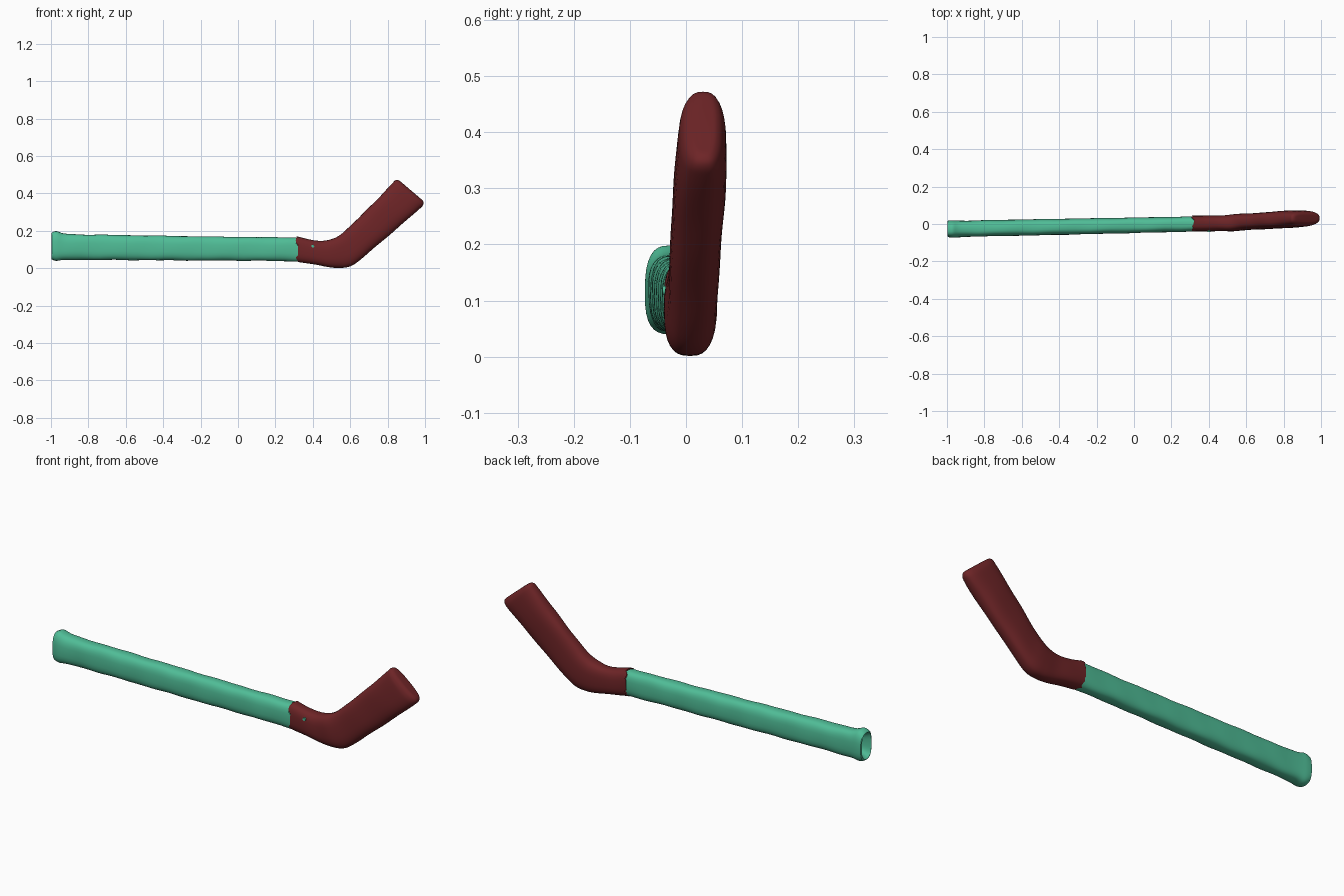
import bpy, bmesh, math, random
from mathutils import Vector

if "Cube" in bpy.data.objects:
    bpy.data.objects.remove(bpy.data.objects["Cube"])

random.seed(4)
SEG = 32


def material(name, rgb):
    m = bpy.data.materials.new(name)
    m.diffuse_color = (*rgb, 1)
    m.use_nodes = True
    m.node_tree.nodes["Principled BSDF"].inputs["Base Color"].default_value = m.diffuse_color
    return m


def spow(v, p):
    return math.copysign(abs(v) ** p, v)


def smooth_sections(rows, steps):
    """Catmull-Rom resampling of the section table."""
    out = []
    for i in range(len(rows) - 1):
        p = [rows[max(0, min(len(rows) - 1, i + k))] for k in (-1, 0, 1, 2)]
        for s in range(steps):
            t = s / steps
            out.append([0.5 * (2 * b + (c - a) * t + (2 * a - 5 * b + 4 * c - d) * t * t
                               + (3 * b - a - 3 * c + d) * t ** 3) for a, b, c, d in zip(*p)])
    return out + [list(rows[-1])]


def ring(sec, wobble=0.0):
    """Rounded-oblong loop between a bottom and a top point (x, z), with y centre and half thickness."""
    xb, zb, xt, zt, yc, h = sec
    low, high = Vector((xb, 0, zb)), Vector((xt, 0, zt))
    mid, half = (low + high) / 2, (high - low) / 2
    pts = []
    for k in range(SEG):
        a = 2 * math.pi * k / SEG
        w = 1 + wobble * (math.sin(3 * a + 23 * xb) + math.sin(2 * a - 41 * xb))
        p = mid + half * spow(math.sin(a), 0.72) * w
        p.y = yc + h * spow(math.cos(a), 0.72) * w
        pts.append(p)
    return pts


def loft(name, rings, mat, cap_start, cap_end):
    bm = bmesh.new()
    loops = [[bm.verts.new(p) for p in r] for r in rings]
    for a, b in zip(loops, loops[1:]):
        for k in range(SEG):
            j = (k + 1) % SEG
            bm.faces.new((a[k], a[j], b[j], b[k]))
    if cap_start:
        bm.faces.new(loops[0][::-1])
    if cap_end:
        bm.faces.new(loops[-1])
    bmesh.ops.recalc_face_normals(bm, faces=bm.faces)
    me = bpy.data.meshes.new(name)
    bm.to_mesh(me)
    bm.free()
    ob = bpy.data.objects.new(name, me)
    bpy.context.collection.objects.link(ob)
    me.materials.append(mat)
    bpy.ops.object.select_all(action='DESELECT')
    bpy.context.view_layer.objects.active = ob
    ob.select_set(True)
    bpy.ops.object.shade_smooth_by_angle(angle=math.radians(50))
    return ob


green = material("green_wrap", (0.08, 0.51, 0.31))
red = material("dark_red", (0.155, 0.018, 0.02))

# ragged seam shared by shaft and blade
jag = [random.uniform(-0.008, 0.008) for _ in range(SEG)]


def ragged(r):
    return [p + Vector((j, 0, 0)) for p, j in zip(r, jag)]


# shaft: long taped grip, flared at the butt
shaft_rows = [(x, zb, x, zt, y, h) for x, zb, zt, y, h in [
    (-0.995, 0.046, 0.190, -0.026, 0.044),
    (-0.970, 0.038, 0.198, -0.027, 0.046),
    (-0.920, 0.044, 0.184, -0.026, 0.044),
    (-0.800, 0.045, 0.180, -0.023, 0.043),
    (-0.500, 0.043, 0.175, -0.017, 0.043),
    (-0.200, 0.041, 0.170, -0.011, 0.042),
    (0.100, 0.040, 0.166, -0.005, 0.041),
    (0.315, 0.036, 0.165, 0.000, 0.040)]]
shaft = [ring(s, 0.012) for s in smooth_sections(shaft_rows, 8)]
shaft[-1] = ragged(shaft[-1])
# hollowed butt end
hollow = [ring((x, 0.118 - r, x, 0.118 + r, -0.026, h))
          for x, r, h in [(-0.93, 0.030, 0.012), (-0.965, 0.048, 0.026), (-0.998, 0.066, 0.038)]]
loft("shaft", hollow + shaft, green, True, False)

# blade: collar, curved heel and angled paddle with a rounded tip
blade_rows = [
    (0.315, 0.035, 0.315, 0.170, 0.002, 0.042),
    (0.400, 0.021, 0.385, 0.153, 0.003, 0.042),
    (0.480, 0.007, 0.450, 0.146, 0.004, 0.042),
    (0.545, 0.002, 0.505, 0.158, 0.006, 0.045),
    (0.600, 0.010, 0.550, 0.182, 0.010, 0.045),
    (0.660, 0.050, 0.595, 0.220, 0.013, 0.044),
    (0.780, 0.153, 0.675, 0.300, 0.019, 0.045),
    (0.890, 0.247, 0.760, 0.385, 0.025, 0.046),
    (0.965, 0.312, 0.825, 0.452, 0.029, 0.043),
    (0.990, 0.338, 0.842, 0.470, 0.030, 0.036),
    (0.990, 0.358, 0.858, 0.470, 0.031, 0.024),
    (0.972, 0.376, 0.876, 0.458, 0.031, 0.010)]
blade = [ring(s, 0.008) for s in smooth_sections(blade_rows, 6)]
blade[0] = ragged(blade[0])
loft("blade", blade, red, False, True)

# small pin on the front of the collar
bpy.ops.mesh.primitive_cylinder_add(vertices=12, radius=0.008, depth=0.012,
                                    location=(0.40, -0.036, 0.118), rotation=(math.pi / 2, 0, 0))
pin = bpy.context.object
pin.name = "collar_pin"
pin.data.materials.append(green)
